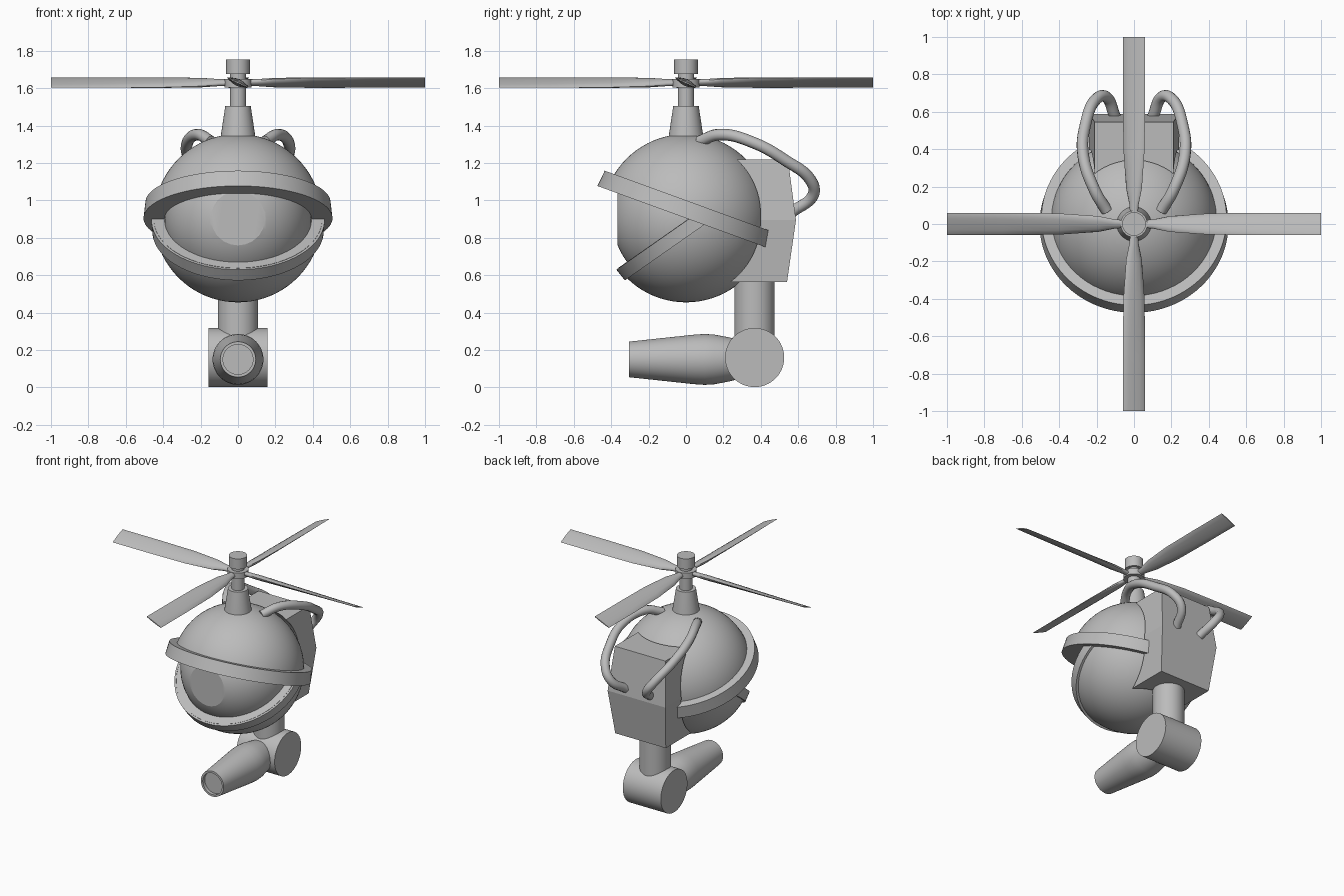
import bpy, bmesh, math
from mathutils import Vector, Matrix

if "Cube" in bpy.data.objects:
    bpy.data.objects.remove(bpy.data.objects["Cube"])

grey = bpy.data.materials.new("grey")
grey.diffuse_color = (0.5, 0.5, 0.5, 1)
grey.use_nodes = True
grey.node_tree.nodes["Principled BSDF"].inputs["Base Color"].default_value = grey.diffuse_color
C = Vector((0, 0, 0.905))           # eye centre
UP_TILT = math.radians(20)          # upper lid plane
LOW_TILT = math.radians(-35)        # lower lid plane


def finish(name, bm, smooth=True, angle=35):
    bmesh.ops.recalc_face_normals(bm, faces=bm.faces)
    me = bpy.data.meshes.new(name)
    bm.to_mesh(me)
    bm.free()
    ob = bpy.data.objects.new(name, me)
    bpy.context.collection.objects.link(ob)
    me.materials.append(grey)
    if smooth:
        bpy.ops.object.select_all(action='DESELECT')
        ob.select_set(True)
        bpy.context.view_layer.objects.active = ob
        bpy.ops.object.shade_smooth_by_angle(angle=math.radians(angle))
    return ob


def lathe(profile, matrix, closed=False, n=64):
    """Revolve (radius, height) points around local z."""
    bm = bmesh.new()
    rings = []
    for r, h in profile:
        if r == 0:
            rings.append([bm.verts.new(matrix @ Vector((0, 0, h)))] * n)
        else:
            rings.append([bm.verts.new(matrix @ Vector((r * math.cos(2 * math.pi * i / n),
                          r * math.sin(2 * math.pi * i / n), h))) for i in range(n)])
    pairs = list(zip(rings, rings[1:])) + ([(rings[-1], rings[0])] if closed else [])
    for a, b in pairs:
        for i in range(n):
            j = (i + 1) % n
            bm.faces.new(list(dict.fromkeys((a[i], a[j], b[j], b[i]))))
    return bm


def ball(r):
    bm = bmesh.new()
    bmesh.ops.create_uvsphere(bm, u_segments=64, v_segments=40, radius=r,
                              matrix=Matrix.Translation(C))
    return bm


def cut(bm, point, normal, fill=False):
    """Remove everything on the side the normal points to."""
    geom = bm.verts[:] + bm.edges[:] + bm.faces[:]
    res = bmesh.ops.bisect_plane(bm, geom=geom, plane_co=point, plane_no=normal, clear_outer=True)
    if fill:
        edges = [e for e in res['geom_cut'] if isinstance(e, bmesh.types.BMEdge)]
        bmesh.ops.holes_fill(bm, edges=edges)


def tilt(a):
    return Matrix.Translation(C) @ Matrix.Rotation(-a, 4, 'X')


up_n = tilt(UP_TILT).to_3x3() @ Vector((0, 0, 1))
low_n = tilt(LOW_TILT).to_3x3() @ Vector((0, 0, 1))

# Eyeball with a flat pupil
bm = ball(0.393)
cut(bm, Vector((0, -0.365, 0)), Vector((0, -1, 0)), fill=True)
finish("eyeball", bm, angle=20)

# Lid shells
bm = ball(0.45)
cut(bm, C, -up_n)
finish("upper_lid", bm)
bm = ball(0.45)
cut(bm, C, up_n)
cut(bm, C - low_n * 0.01, low_n)
finish("lower_lid", bm)

# Lid rims
finish("upper_rim", lathe([(0.38, 0), (0.505, 0), (0.495, 0.09), (0.38, 0.09)],
                          tilt(UP_TILT), closed=True, n=96))
bm = lathe([(0.38, -0.085), (0.458, -0.085), (0.463, -0.012), (0.38, -0.012)],
           tilt(LOW_TILT), closed=True, n=96)
cut(bm, C + up_n * 0.01, up_n, fill=True)
finish("lower_rim", bm)

# Backpack, hollowed to clear the ball
bm = bmesh.new()
levels = [(0.21, 0.54, 0.564), (0.24, 0.588, 0.895), (0.21, 0.545, 1.22)]
loops = [[bm.verts.new(p) for p in ((-w, 0.1, z), (w, 0.1, z), (w, y, z), (-w, y, z))]
         for w, y, z in levels]
for a, b in zip(loops, loops[1:]):
    for i in range(4):
        j = (i + 1) % 4
        bm.faces.new((a[i], a[j], b[j], b[i]))
bm.faces.new(loops[0][::-1])
bm.faces.new(loops[-1])
pack = finish("backpack", bm, smooth=False)
cutter = finish("backpack_cutter", ball(0.465), smooth=False)
mod = pack.modifiers.new("hollow", 'BOOLEAN')
mod.operation = 'DIFFERENCE'
mod.solver = 'EXACT'
mod.object = cutter
bpy.context.view_layer.objects.active = pack
bpy.ops.object.modifier_apply(modifier="hollow")
bpy.data.objects.remove(cutter)

# Hoses from the ball to the backpack
hose = [(0.145, 0.07, 1.315), (0.21, 0.18, 1.352), (0.272, 0.37, 1.305), (0.26, 0.53, 1.215),
        (0.205, 0.665, 1.11), (0.15, 0.68, 1.03), (0.10, 0.57, 0.94)]
for side, label in ((-1, "left"), (1, "right")):
    cu = bpy.data.curves.new(label + "_hose", 'CURVE')
    cu.dimensions = '3D'
    cu.bevel_depth = 0.031
    cu.bevel_resolution = 4
    cu.use_fill_caps = True
    cu.resolution_u = 8
    sp = cu.splines.new('BEZIER')
    sp.bezier_points.add(len(hose) - 1)
    for bp, (x, y, z) in zip(sp.bezier_points, hose):
        bp.co = (side * x, y, z)
        bp.handle_left_type = bp.handle_right_type = 'AUTO'
    tmp = bpy.data.objects.new("hose_path", cu)
    bpy.context.collection.objects.link(tmp)
    bpy.context.view_layer.update()
    bm = bmesh.new()
    me = bpy.data.meshes.new_from_object(tmp.evaluated_get(bpy.context.evaluated_depsgraph_get()))
    bm.from_mesh(me)
    bpy.data.objects.remove(tmp)
    finish(label + "_hose", bm, angle=50)

# Rotor mast: neck, shaft, hub and cap
I = Matrix.Identity(4)
finish("neck", lathe([(0, 1.3), (0.098, 1.3), (0.09, 1.36), (0.068, 1.505), (0, 1.505)], I, n=32))
finish("shaft", lathe([(0, 1.48), (0.043, 1.48), (0.043, 1.70), (0, 1.70)], I, n=32))
finish("hub", lathe([(0, 1.605), (0.072, 1.605), (0.072, 1.65), (0, 1.65)], I, n=32))
finish("cap", lathe([(0, 1.675), (0.063, 1.675), (0.063, 1.753), (0, 1.753)], I, n=32))

# Four pitched blades: (distance, half chord, half thickness)
stations = [(0.04, 0.022, 0.016), (0.10, 0.026, 0.017), (0.19, 0.046, 0.019),
            (0.40, 0.062, 0.014), (0.70, 0.065, 0.009), (1.0, 0.065, 0.004)]
pitch = Matrix.Rotation(math.radians(-24), 4, 'X')
for k in range(4):
    m = Matrix.Translation((0, 0, 1.63)) @ Matrix.Rotation(k * math.pi / 2, 4, 'Z') @ pitch
    bm = bmesh.new()
    rings = [[bm.verts.new(m @ Vector((d, c * math.cos(i * math.pi / 6), t * math.sin(i * math.pi / 6))))
              for i in range(12)] for d, c, t in stations]
    for a, b in zip(rings, rings[1:]):
        for i in range(12):
            j = (i + 1) % 12
            bm.faces.new((a[i], a[j], b[j], b[i]))
    bm.faces.new(rings[0][::-1])
    bm.faces.new(rings[-1])
    finish("blade_%d" % (k + 1), bm, angle=50)

# Post, joint drum and barrel below
finish("post", lathe([(0, 0.16), (0.108, 0.16), (0.108, 0.6), (0, 0.6)],
                     Matrix.Translation((0, 0.366, 0)), n=48))
finish("joint", lathe([(0, -0.158), (0.158, -0.158), (0.158, 0.158), (0, 0.158)],
                      Matrix.Translation((0, 0.367, 0.16)) @ Matrix.Rotation(math.pi / 2, 4, 'Y')))
barrel = [(0, -0.28), (0.08, -0.28), (0.08, -0.305), (0.095, -0.305), (0.117, -0.1), (0.132, 0.04),
          (0.136, 0.1), (0.133, 0.15), (0.118, 0.23), (0.10, 0.3), (0, 0.3)]
finish("barrel", lathe(barrel, Matrix.Translation((0, 0, 0.15)) @ Matrix.Rotation(-math.pi / 2, 4, 'X'), n=48))
